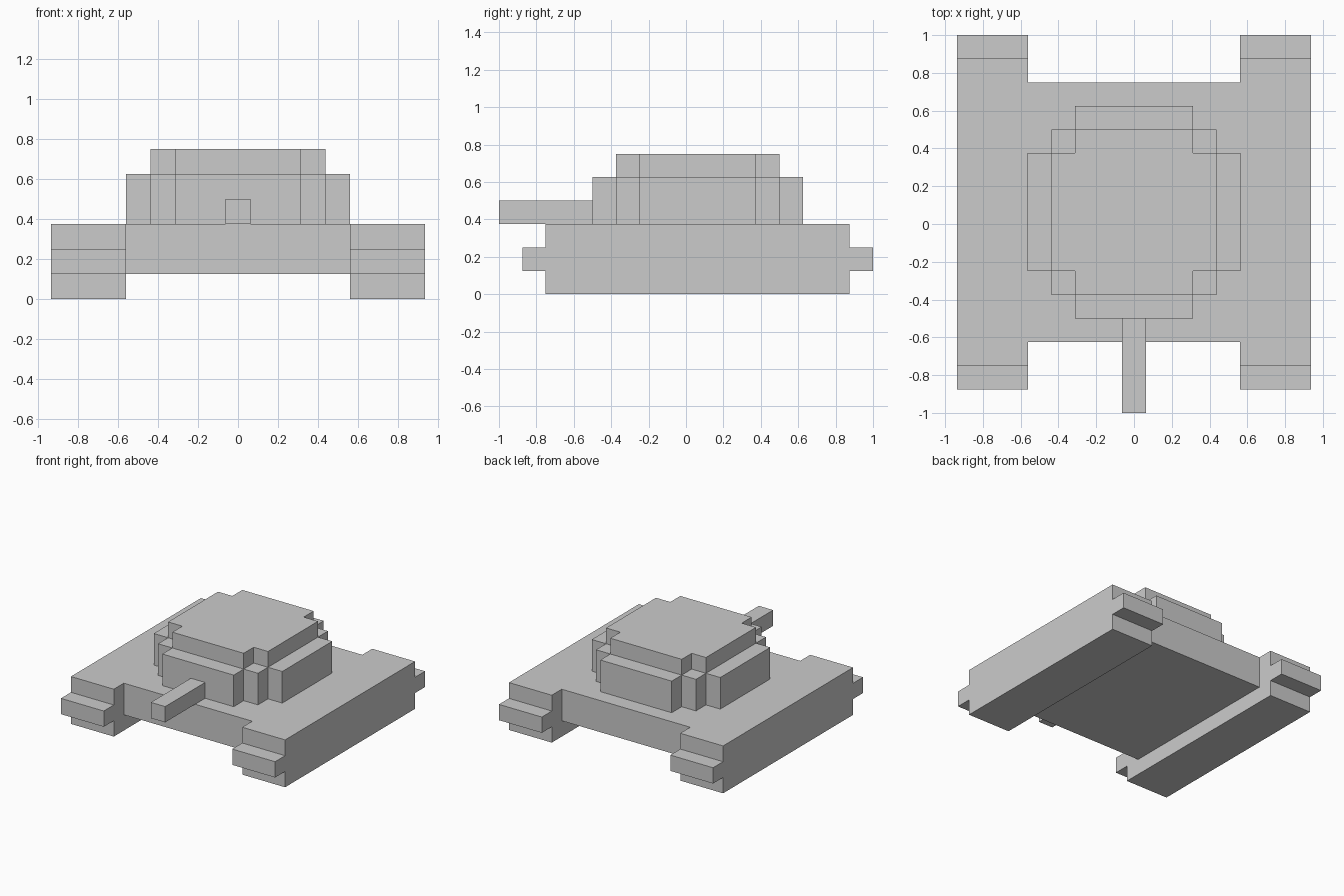
import bpy, bmesh
from mathutils import Vector

if "Cube" in bpy.data.objects:
    bpy.data.objects.remove(bpy.data.objects["Cube"])

U = 1 / 16  # block grid unit


def extrude(name, points, direction):
    """Extrude a closed planar outline (grid units) along a direction."""
    bm = bmesh.new()
    d = Vector(direction) * U
    face = bm.faces.new([bm.verts.new(Vector(p) * U) for p in points])
    new = bmesh.ops.extrude_face_region(bm, geom=[face], use_keep_orig=True)["geom"]
    bmesh.ops.translate(bm, vec=d, verts=[g for g in new if isinstance(g, bmesh.types.BMVert)])
    bmesh.ops.recalc_face_normals(bm, faces=bm.faces[:])
    mesh = bpy.data.meshes.new(name)
    bm.to_mesh(mesh)
    bm.free()
    ob = bpy.data.objects.new(name, mesh)
    bpy.context.collection.objects.link(ob)
    return ob


def box(name, x, y, z):
    pts = [(x[0], y[0], z[0]), (x[1], y[0], z[0]), (x[1], y[1], z[0]), (x[0], y[1], z[0])]
    return extrude(name, pts, (0, 0, z[1] - z[0]))


def stepped_tier(name, corner, cy, z0, z1):
    """Stepped round outline: one corner's points mirrored to all four."""
    q = corner
    r = [(-x, y) for x, y in reversed(q)]
    half = q + r
    outline = half + [(-x, -y) for x, y in half]
    return extrude(name, [(x, y + cy, z0) for x, y in outline], (0, 0, z1 - z0))


# Hull between the tracks
box("hull", (-9, 9), (-10, 12), (2, 6))

# Tracks: stepped side profile, extruded across the width, one per side
profile = [(-12, 0), (14, 0), (14, 2), (16, 2), (16, 4), (14, 4), (14, 6),
           (-12, 6), (-12, 4), (-14, 4), (-14, 2), (-12, 2)]
for side, label in ((-1, "left"), (1, "right")):
    extrude(label + "_track", [(9 * side, y, z) for y, z in profile], (6 * side, 0, 0))

# Turret: wide lower tier and smaller upper tier
stepped_tier("turret_base", [(9, 5), (7, 5), (7, 7), (5, 7), (5, 9)], 1, 6, 10)
stepped_tier("turret_top", [(7, 5), (5, 5), (5, 7)], 1, 10, 12)

# Gun barrel at the front
box("gun_barrel", (-1, 1), (-16, -8), (6, 8))
